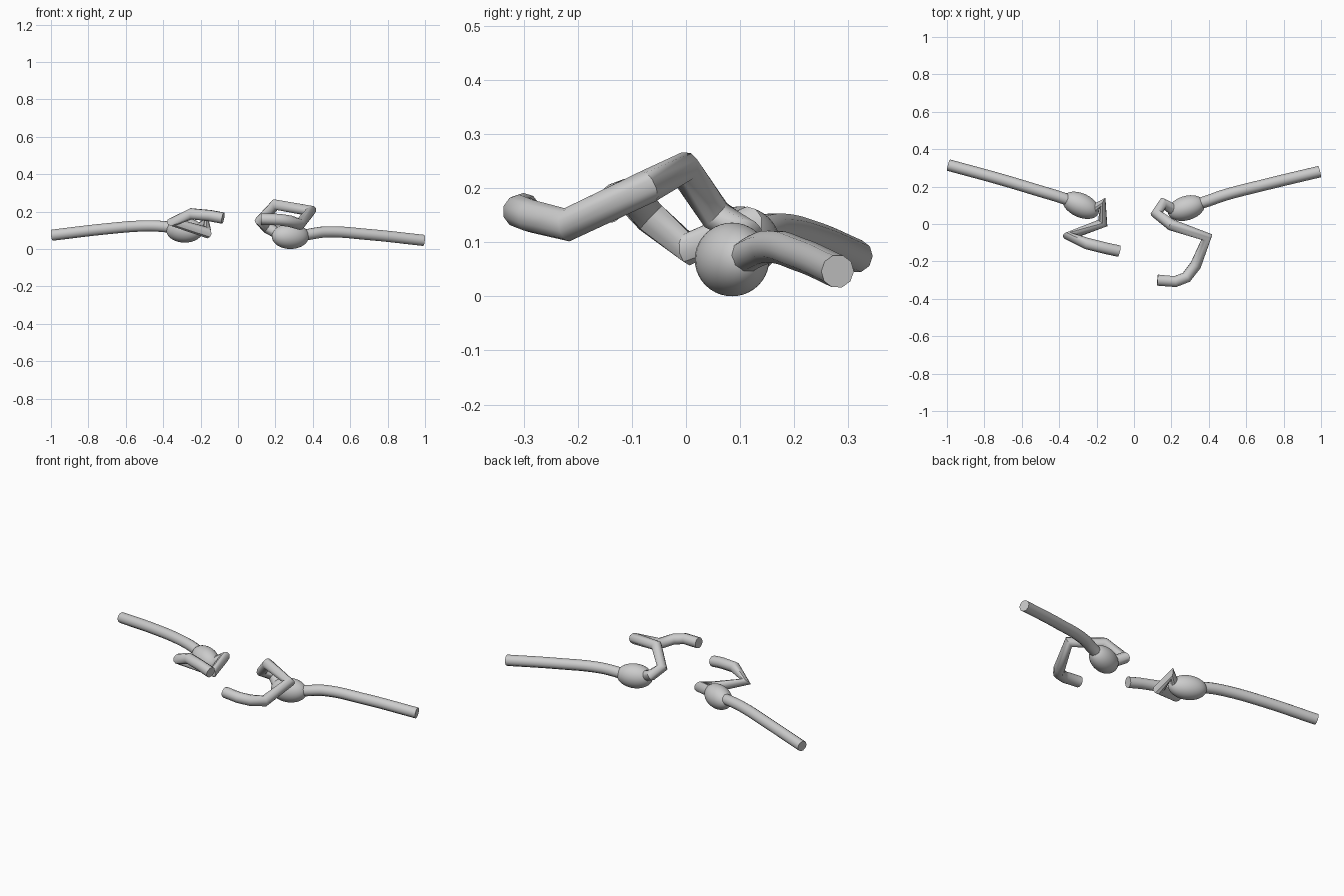
import bpy
from math import radians

cube = bpy.data.objects.get("Cube")
if cube:
    bpy.data.objects.remove(cube, do_unlink=True)

grey = bpy.data.materials.new("light grey")
grey.use_nodes = True
GREY = (0.6, 0.6, 0.6, 1)
grey.diffuse_color = GREY
grey.node_tree.nodes["Principled BSDF"].inputs["Base Color"].default_value = GREY

RADIUS = 0.031


def finish(obj):
    obj.data.materials.clear()
    obj.data.materials.append(grey)
    bpy.ops.object.select_all(action='DESELECT')
    obj.select_set(True)
    bpy.context.view_layer.objects.active = obj
    if obj.type == 'CURVE':
        bpy.ops.object.convert(target='MESH')
    bpy.ops.object.shade_smooth_by_angle(angle=radians(40))


def tube(name, points, smooth):
    """Round capped tube along a path, either flowing or with sharp elbows."""
    curve = bpy.data.curves.new(name, 'CURVE')
    curve.dimensions = '3D'
    curve.bevel_depth = RADIUS
    curve.bevel_resolution = 3
    curve.use_fill_caps = True
    curve.resolution_u = 8
    spline = curve.splines.new('BEZIER')
    spline.bezier_points.add(len(points) - 1)
    for bp, co in zip(spline.bezier_points, points):
        bp.co = co
        bp.handle_left_type = bp.handle_right_type = 'AUTO' if smooth else 'VECTOR'
    if not smooth:
        curve.resolution_u = 1
    obj = bpy.data.objects.new(name, curve)
    bpy.context.collection.objects.link(obj)
    finish(obj)


def body(name, center, size, turn):
    """Egg-shaped swelling between tail and head strand."""
    bpy.ops.mesh.primitive_uv_sphere_add(segments=32, ring_count=20, radius=1, location=center,
                                         rotation=(0, 0, radians(turn)))
    obj = bpy.context.object
    obj.name = name
    obj.scale = size
    finish(obj)


# Left half
body("left_body", (0.28, 0.085, 0.068), (0.102, 0.065, 0.068), 17)
tube("left_tail", [(0.32, 0.1, 0.066), (0.4, 0.125, 0.082), (0.47, 0.15, 0.091),
                   (0.7, 0.21, 0.077), (0.992, 0.28, 0.046)], True)
tube("left_strand", [(0.22, 0.07, 0.08), (0.155, 0.11, 0.115), (0.12, 0.055, 0.15),
                     (0.2, -0.005, 0.237), (0.39, -0.07, 0.203), (0.33, -0.22, 0.132),
                     (0.28, -0.285, 0.148), (0.22, -0.308, 0.157), (0.125, -0.3, 0.16)], False)

# Right half
body("right_body", (-0.285, 0.1, 0.1), (0.105, 0.064, 0.066), -25)
tube("right_tail", [(-0.33, 0.12, 0.11), (-0.4, 0.145, 0.12), (-0.5, 0.175, 0.123),
                    (-0.7, 0.235, 0.108), (-0.992, 0.315, 0.074)], True)
tube("right_strand", [(-0.22, 0.07, 0.1), (-0.167, 0.113, 0.135), (-0.167, 0.005, 0.088),
                      (-0.35, -0.065, 0.145), (-0.25, -0.105, 0.188),
                      (-0.15, -0.13, 0.178), (-0.08, -0.145, 0.165)], False)
